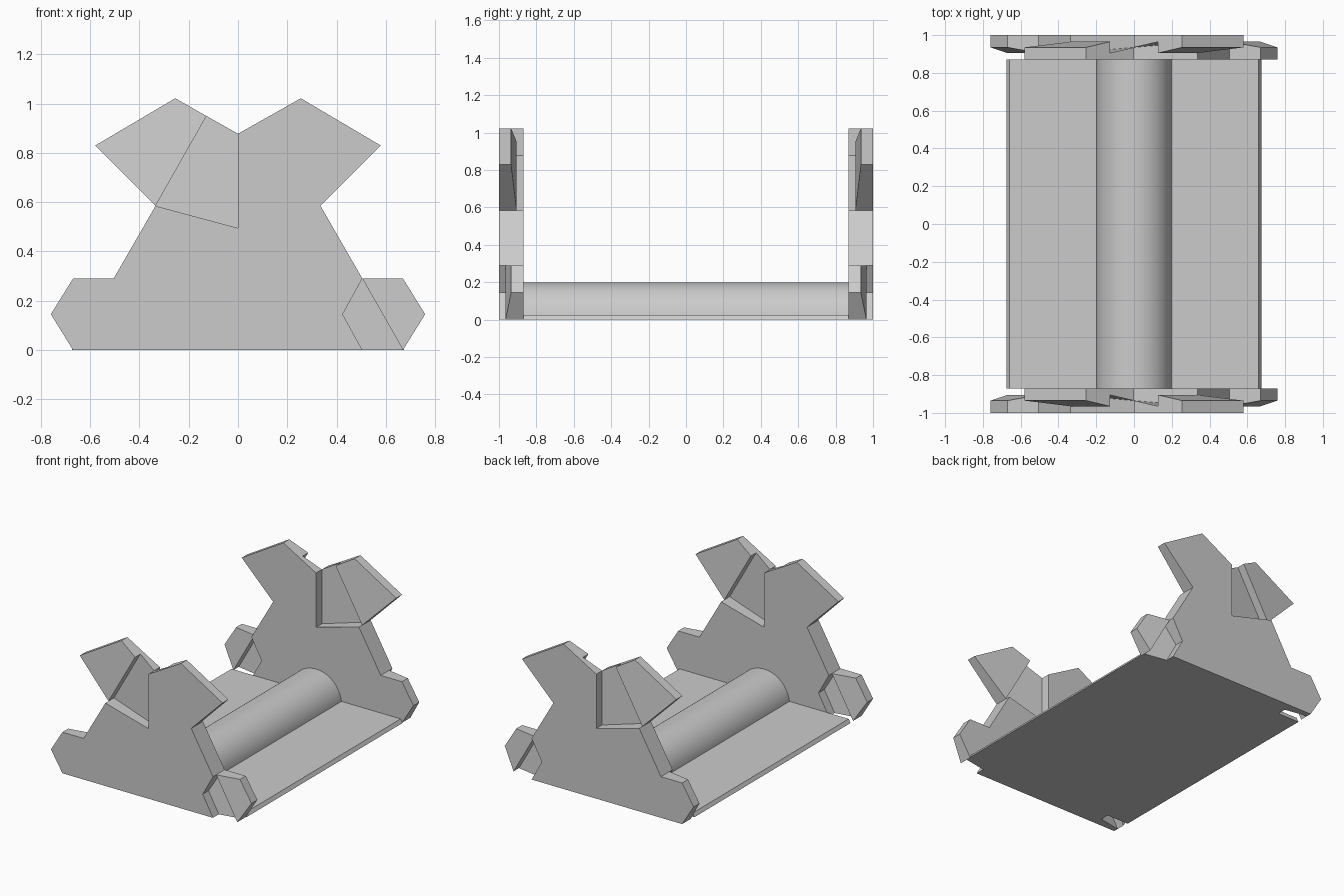
import bpy, bmesh, math
from mathutils import Vector

if "Cube" in bpy.data.objects:
    bpy.data.objects.remove(bpy.data.objects["Cube"])

grey = bpy.data.materials.new("light_grey")
grey.use_nodes = True
GREY = (0.6, 0.6, 0.6, 1)
grey.diffuse_color = GREY
grey.node_tree.nodes["Principled BSDF"].inputs["Base Color"].default_value = GREY

# Depth levels through an end plate
OUT, INNER = -1.0, -0.87
MID = (OUT + INNER) / 2
STEP = 0.03
HIGH, LOW = MID - STEP, MID + STEP


def make_object(name, bm):
    bmesh.ops.remove_doubles(bm, verts=bm.verts[:], dist=0.0001)
    mesh = bpy.data.meshes.new(name)
    bm.to_mesh(mesh)
    bm.free()
    mesh.materials.append(grey)
    obj = bpy.data.objects.new(name, mesh)
    bpy.context.collection.objects.link(obj)
    bpy.ops.object.select_all(action='DESELECT')
    obj.select_set(True)
    bpy.context.view_layer.objects.active = obj
    bpy.ops.object.shade_smooth_by_angle(angle=math.radians(20))
    return obj


def add_face(bm, points):
    unique = []
    for p in points:
        if all((p - q).length > 0.0001 for q in unique):
            unique.append(p)
    if len(unique) > 2:
        bm.faces.new([bm.verts.new(p) for p in unique])


def wall(bm, a, b, near, far):
    """Wall along edge a-b between two sets of depths."""
    at = lambda p, y: Vector((p[0], y, p[1]))
    add_face(bm, [at(b, near[1]), at(a, near[0]), at(a, far[0]), at(b, far[1])])


# Corners of the plate outline (x, z), left-hand values mirrored by flip
def flip(p):
    return (-p[0], p[1])


foot, heel = (0.67, 0), (0.505, 0)
lug_tip, lug_top = (0.76, 0.145), (0.67, 0.29)
lug_in, notch = (0.425, 0.145), (0.505, 0.29)
waist, horn_tip = (0.335, 0.585), (0.58, 0.83)
peak, shoulder = (0.255, 1.022), (0.128, 0.95)
valley, pocket = (0, 0.878), (0, 0.495)

# Regions of one plate side: corners anticlockwise, with their depths
main = [flip(foot), flip(heel), heel, lug_in, notch, waist, horn_tip, peak, shoulder,
        valley, pocket, flip(waist), flip(notch), flip(lug_top), flip(lug_tip)]
regions = [
    (main, [OUT] * len(main)),
    ([pocket, valley, flip(shoulder), flip(waist)], [MID, MID, LOW, LOW]),
    ([flip(waist), flip(shoulder), flip(peak), flip(horn_tip)], [HIGH, HIGH, MID, MID]),
    ([heel, foot, notch, lug_in], [MID, LOW, LOW, MID]),
    ([foot, lug_tip, lug_top, notch], [HIGH, MID, MID, HIGH]),
]
# The opposite side is the same surface turned half way round
turned = [([flip(p) for p in pts], [2 * MID - y for y in ys]) for pts, ys in regions]

# End plates: surfaces, steps between regions, then the rim
bm = bmesh.new()
rims = []
for side in (regions, turned):
    edges = {}
    for pts, ys in side:
        add_face(bm, [Vector((p[0], y, p[1])) for p, y in zip(pts, ys)])
        for i in range(len(pts)):
            j = (i + 1) % len(pts)
            a, b = pts[i], pts[j]
            if (b, a) in edges:
                y_b, y_a = edges.pop((b, a))
                wall(bm, a, b, (ys[i], ys[j]), (y_a, y_b))
            else:
                edges[(a, b)] = (ys[i], ys[j])
    rims.append(edges)
for (a, b), depths in rims[0].items():
    y_b, y_a = rims[1][(b, a)]
    wall(bm, a, b, depths, (y_a, y_b))
plates = make_object("end_plates", bm)
mirror = plates.modifiers.new("both_ends", 'MIRROR')
mirror.use_axis = (False, True, False)
mirror.use_mirror_merge = False

# Bed: thin slab with bevelled sides and a half-round ridge, extruded along y
RADIUS, SLAB = 0.2, 0.025
start = math.asin(SLAB / RADIUS)
steps = 32
profile = [(-0.675, 0), (0.675, 0), (0.66, SLAB)]
for i in range(steps + 1):
    t = start + (math.pi - 2 * start) * i / steps
    profile.append((RADIUS * math.cos(t), RADIUS * math.sin(t)))
profile.append((-0.66, SLAB))
bm = bmesh.new()
cap = bm.faces.new([bm.verts.new((x, INNER, z)) for x, z in profile])
new = bmesh.ops.extrude_face_region(bm, geom=[cap], use_keep_orig=True)
moved = [g for g in new["geom"] if isinstance(g, bmesh.types.BMVert)]
bmesh.ops.translate(bm, verts=moved, vec=(0, -2 * INNER, 0))
bmesh.ops.recalc_face_normals(bm, faces=bm.faces[:])
make_object("bed_with_ridge", bm)
